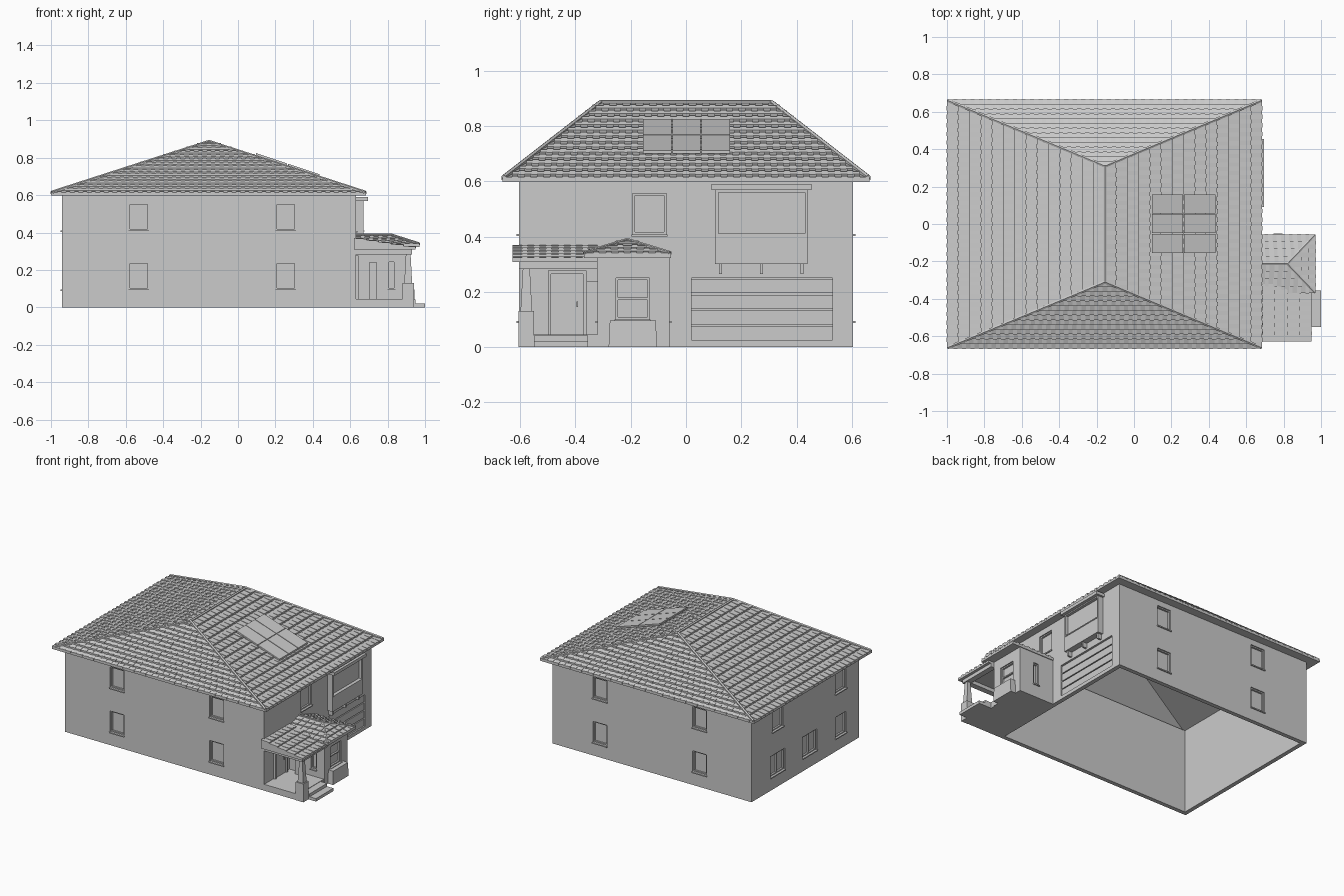
import bpy, bmesh
from mathutils import Vector, Matrix

cube = bpy.data.objects.get("Cube")
if cube:
    bpy.data.objects.remove(cube)

grey = bpy.data.materials.new("plain grey")
grey.use_nodes = True
GREY = (0.6, 0.6, 0.6, 1)
grey.diffuse_color = GREY
grey.node_tree.nodes["Principled BSDF"].inputs["Base Color"].default_value = GREY


def finish(name, bm):
    bmesh.ops.recalc_face_normals(bm, faces=bm.faces)
    me = bpy.data.meshes.new(name)
    bm.to_mesh(me)
    bm.free()
    me.materials.append(grey)
    ob = bpy.data.objects.new(name, me)
    bpy.context.collection.objects.link(ob)
    return ob


def add_box(bm, b, taper=1.0):
    """Box from (x0, x1, y0, y1, z0, z1); taper scales the top."""
    x0, x1, y0, y1, z0, z1 = b
    vs = bmesh.ops.create_cube(bm, size=1)["verts"]
    for v in vs:
        k = taper if v.co.z > 0 else 1
        v.co = ((x0 + x1) / 2 + v.co.x * (x1 - x0) * k,
                (y0 + y1) / 2 + v.co.y * (y1 - y0) * k,
                (z0 + z1) / 2 + v.co.z * (z1 - z0))


def boxes(name, *parts, taper=1.0):
    bm = bmesh.new()
    for p in parts:
        add_box(bm, p, taper)
    return finish(name, bm)


def cut(ob, cutters):
    tool = boxes("cutter", *cutters)
    tool.hide_render = True
    mod = ob.modifiers.new("openings", 'BOOLEAN')
    mod.operation, mod.solver, mod.object = 'DIFFERENCE', 'EXACT', tool
    bpy.context.view_layer.objects.active = ob
    bpy.ops.object.modifier_apply(modifier=mod.name)
    bpy.data.objects.remove(tool)


def on_face(face, u0, u1, d0, d1, z0, z1):
    """Box on a wall face: u runs along the wall, d outward from it."""
    axis, pos, sign = face
    a, b = sorted((pos + sign * d0, pos + sign * d1))
    return (a, b, u0, u1, z0, z1) if axis == "x" else (u0, u1, a, b, z0, z1)


def window(name, face, u, w, z0, z1, cuts, mullions=0, rail=False, sill=True):
    """Recess for the wall plus frame, bars and sill."""
    a, b, f = u - w / 2, u + w / 2, 0.008
    cuts.append(on_face(face, a, b, -0.02, 0.02, z0, z1))
    parts = [on_face(face, p, q, -0.021, -0.008, r, s) for p, q, r, s in (
        (a, a + f, z0, z1), (b - f, b, z0, z1), (a, b, z0, z0 + f), (a, b, z1 - f, z1))]
    for i in range(mullions):
        m = a + w * (i + 1) / (mullions + 1)
        parts.append(on_face(face, m - f / 2, m + f / 2, -0.021, -0.008, z0, z1))
    if rail:
        m = (z0 + z1) / 2
        parts.append(on_face(face, a, b, -0.021, -0.008, m - f / 2, m + f / 2))
    if sill:
        parts.append(on_face(face, a - f / 2, b + f / 2, -0.02, 0.008, z0 - f, z0))
    boxes(name, *parts)


def ring(r, z):
    x0, x1, y0, y1 = r
    return [Vector(c) for c in ((x0, y0, z), (x1, y0, z), (x1, y1, z), (x0, y1, z))]


def tiled_roof(name, eave, ridge, zb, z0, z1, rows, lift, pitch, inner=None):
    """Stepped tile courses rising from an eave rectangle to a ridge."""
    bm = bmesh.new()
    at = lambda t: ring([e + (r - e) * t for e, r in zip(eave, ridge)], z0 + (z1 - z0) * t)
    up = Vector((0, 0, lift))
    loops = [ring(ridge, z1 - 0.03), ring(inner, zb)] if inner else []
    loops.append(ring(eave, zb))
    for i in range(rows):
        loops += [[p + up for p in at(i / rows)], at((i + 1) / rows)]
    rings = [[bm.verts.new(p) for p in l] for l in loops]
    for lo, hi in zip(rings, rings[1:]):
        for k in range(4):
            bm.faces.new((lo[k], lo[k - 1], hi[k - 1], hi[k]))
    if not inner:
        bm.faces.new(rings[0])
    bmesh.ops.remove_doubles(bm, verts=bm.verts, dist=1e-5)
    bmesh.ops.dissolve_degenerate(bm, edges=bm.edges, dist=1e-5)
    bmesh.ops.recalc_face_normals(bm, faces=bm.faces)
    # raised tile rolls at an even pitch along each course
    for i in range(rows):
        lo, hi = at(i / rows), at((i + 1) / rows)
        for k in range(4):
            a, b = lo[k - 1], lo[k]
            run = (hi[k - 1] + hi[k] - a - b) / 2
            e = (b - a).normalized()
            rise = run - e * run.dot(e)
            if rise.xy.length < 1e-4:
                continue
            n = int((b - a).length / pitch)
            for j in range(1, n):
                c = a + (b - a) * j / n + up
                h = e * pitch * 0.25
                out = -rise.normalized() * 0.003
                bump = Vector((0, 0, 0.005))
                v = [bm.verts.new(p) for p in (
                    c - h + out - up, c + h + out - up, c + h + out + bump, c - h + out + bump,
                    c + h + rise - up, c - h + rise - up)]
                for f in ((0, 1, 2, 3), (3, 2, 4, 5), (1, 4, 2), (0, 3, 5)):
                    bm.faces.new([v[q] for q in f])
    return finish(name, bm)


def caps(name, lines, radius):
    """Six-sided ridge and hip caps."""
    bm = bmesh.new()
    for a, b in lines:
        a, b = Vector(a), Vector(b)
        d = b - a
        m = Matrix.Translation((a + b) / 2) @ d.to_track_quat('Z', 'Y').to_matrix().to_4x4()
        bmesh.ops.create_cone(bm, cap_ends=True, segments=6, radius1=radius,
                              radius2=radius, depth=d.length, matrix=m)
    finish(name, bm)


FRONT, BACK = ("y", -0.605, -1), ("y", 0.605, 1)
LEFT_END, ENTRY = ("x", -0.94, -1), ("x", 0.63, 1)

# House walls, hollow and open below
walls = boxes("house_walls", (-0.94, 0.63, -0.605, 0.605, 0, 0.602))
cuts = [(-0.91, 0.60, -0.575, 0.575, -1, 1)]
for side, face in (("front", FRONT), ("back", BACK)):
    for u in (-0.53, 0.255):
        for z in (0.095, 0.41):
            window(side + "_window", face, u, 0.11, z, z + 0.148, cuts)
for u, w, m in ((0.31, 0.16, 1), (-0.05, 0.16, 1), (-0.40, 0.12, 0)):
    window("end_lower_window", LEFT_END, u, w, 0.095, 0.243, cuts, m)
for u in (0.31, -0.40):
    window("end_upper_window", LEFT_END, u, 0.12, 0.41, 0.558, cuts)
window("entry_upper_window", ENTRY, -0.132, 0.122, 0.408, 0.556, cuts)

# Garage door
cuts.append(on_face(ENTRY, 0.02, 0.53, -0.02, 0.02, 0.025, 0.25))
boxes("garage_door", *[on_face(ENTRY, 0.02, 0.53, -0.021, -0.01, z, z + 0.05)
                       for z in (0.025, 0.082, 0.139, 0.196)])
cut(walls, cuts)

# Main roof
tiled_roof("main_roof", (-1, 0.685, -0.665, 0.665), (-0.155, -0.155, -0.31, 0.31),
           0.597, 0.606, 0.885, 14, 0.009, 0.045, inner=(-0.93, 0.62, -0.595, 0.595))
lines = [((-0.155, -0.31, 0.885), (-0.155, 0.31, 0.885))]
for x in (-0.995, 0.68):
    for s in (-1, 1):
        lines.append(((x, s * 0.66, 0.614), (-0.155, s * 0.31, 0.885)))
caps("main_roof_caps", lines, 0.01)

# Roof panels, laid on the entry slope
slope = -0.279 / 0.84
roof_panels = bmesh.new()
for i in range(2):
    for j in range(3):
        x, y = 0.095 + i * 0.172, -0.155 + j * 0.106
        add_box(roof_panels, (x, x + 0.168, y, y + 0.102, 0, 0.012))
for v in roof_panels.verts:
    v.co.z += 0.896 + slope * (v.co.x + 0.155)
finish("roof_panels", roof_panels)

# Projecting upper bay with brackets
bay = boxes("upper_bay", (0.62, 0.672, 0.105, 0.44, 0.30, 0.57))
cut(bay, [(0.652, 0.7, 0.117, 0.43, 0.412, 0.56)])
boxes("upper_bay_roof", (0.62, 0.695, 0.092, 0.455, 0.568, 0.59))
boxes("upper_bay_sill", (0.65, 0.676, 0.113, 0.434, 0.405, 0.412))
boxes("upper_bay_brackets", *[(0.62, 0.66, y - 0.006, y + 0.006, 0.265, 0.301)
                              for y in (0.125, 0.273, 0.42)])

# Ground floor bay
room = boxes("lower_bay", (0.62, 0.905, -0.32, -0.06, 0, 0.335))
cuts = []
window("lower_bay_window", ("x", 0.905, 1), -0.193, 0.122, 0.10, 0.25, cuts, rail=True)
window("lower_bay_side_window", ("y", -0.06, 1), 0.77, 0.042, 0.095, 0.25, cuts)
window("lower_bay_porch_window", ("y", -0.32, -1), 0.82, 0.042, 0.095, 0.25, cuts)
cut(room, cuts)
boxes("lower_bay_planter", (0.87, 0.945, -0.28, -0.105, 0, 0.096), taper=0.95)
tiled_roof("lower_bay_roof", (0.62, 0.97, -0.37, -0.055), (0.62, 0.82, -0.2125, -0.2125),
           0.322, 0.335, 0.388, 4, 0.006, 0.04)
caps("lower_bay_caps", [((0.63, -0.2125, 0.388), (0.82, -0.2125, 0.388)),
                        ((0.82, -0.2125, 0.388), (0.967, -0.367, 0.341)),
                        ((0.82, -0.2125, 0.388), (0.967, -0.058, 0.341))], 0.007)

# Porch
boxes("porch_floor", (0.62, 0.90, -0.605, -0.32, 0, 0.045))
boxes("porch_steps", (0.89, 0.95, -0.55, -0.355, 0, 0.042),
      (0.94, 1.0, -0.55, -0.355, 0, 0.021))
boxes("porch_pedestal", (0.88, 0.94, -0.607, -0.55, 0, 0.13))
boxes("porch_column", (0.889, 0.931, -0.599, -0.557, 0.13, 0.285), taper=0.6)
boxes("porch_pilaster", (0.70, 0.743, -0.36, -0.315, 0.045, 0.24))
boxes("porch_beam", (0.62, 0.93, -0.605, -0.565, 0.283, 0.322),
      (0.89, 0.93, -0.605, -0.32, 0.283, 0.322))
tiled_roof("porch_roof", (0.62, 0.95, -0.628, -0.32), (0.62, 0.62, -0.628, -0.32),
           0.308, 0.318, 0.37, 5, 0.006, 0.04)

# Front door with frame and handle
boxes("door_frame", (0.62, 0.645, -0.50, -0.488, 0.04, 0.275),
      (0.62, 0.645, -0.372, -0.36, 0.04, 0.275), (0.62, 0.645, -0.50, -0.36, 0.265, 0.277))
boxes("front_door", (0.62, 0.636, -0.488, -0.372, 0.045, 0.266))
boxes("door_handle", (0.63, 0.645, -0.397, -0.391, 0.145, 0.165))
